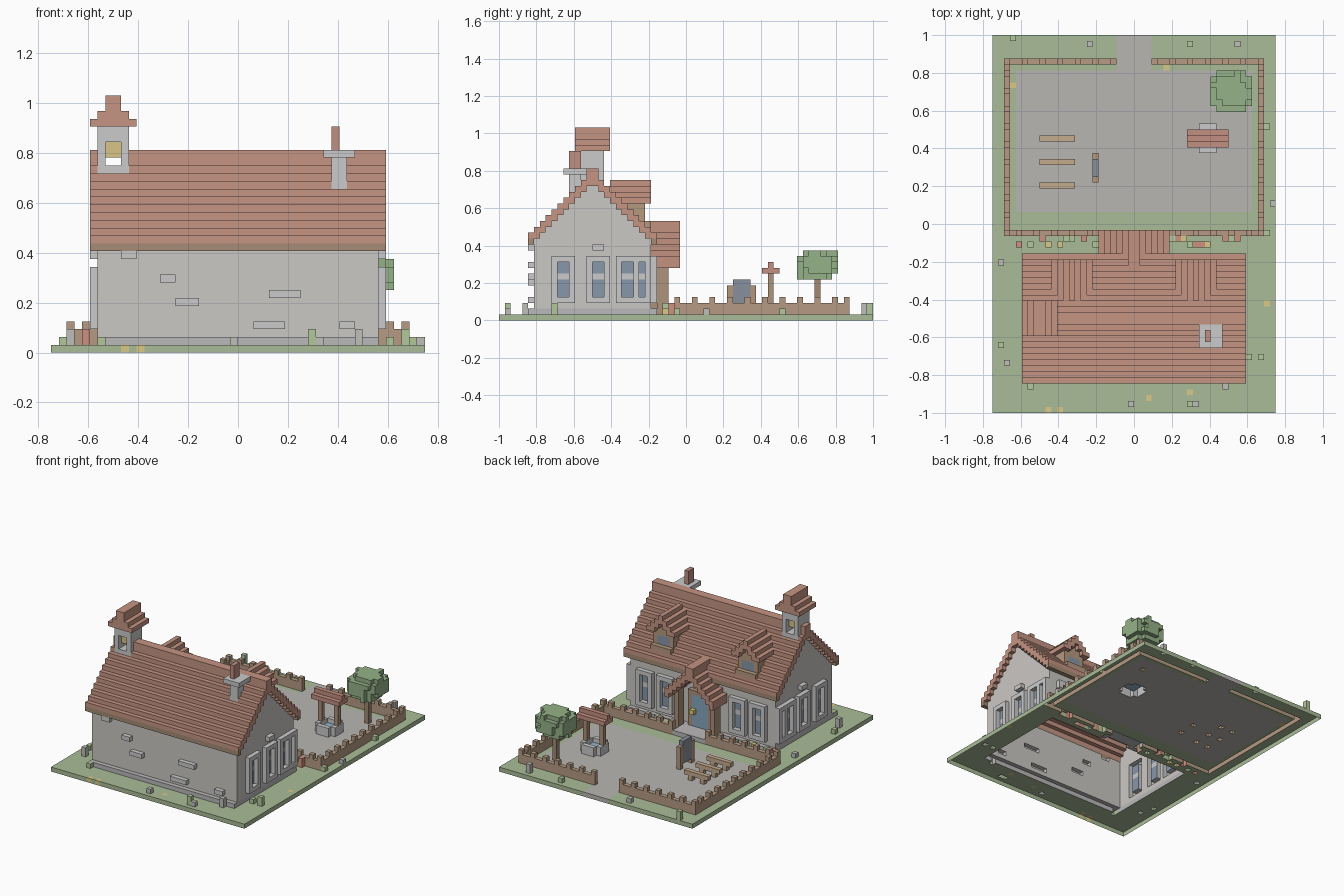
import bpy, bmesh, random

if "Cube" in bpy.data.objects:
    bpy.data.objects.remove(bpy.data.objects["Cube"])

random.seed(4)
U = 1 / 32          # block size
cells = {}          # block position -> part name

COLORS = {
    "lawn": (.40, .50, .31), "paving": (.48, .47, .45), "house_wall": (.60, .58, .55),
    "plinth": (.50, .49, .49), "protruding_stones": (.58, .57, .56), "window_frames": (.60, .59, .58),
    "window_glass": (.24, .31, .40), "main_roof": (.56, .30, .23), "eave_beams": (.38, .26, .18),
    "dormer_roofs": (.56, .30, .23), "dormer_walls": (.47, .32, .21), "porch_roof": (.54, .29, .22),
    "porch_posts": (.42, .29, .20), "door": (.24, .38, .52), "door_knob": (.75, .62, .2),
    "bell_tower": (.58, .57, .55), "bell_tower_roof": (.56, .30, .23), "bell": (.68, .56, .24),
    "chimney": (.55, .55, .55), "chimney_pot": (.52, .28, .22), "fence": (.47, .33, .23),
    "tree_trunk": (.36, .25, .17), "tree_leaves": (.30, .45, .25), "well_base": (.55, .55, .55),
    "well_water": (.30, .45, .60), "well_posts": (.42, .29, .20), "well_roof": (.55, .28, .22),
    "benches": (.56, .41, .27), "board_frame": (.45, .31, .21), "board_slate": (.25, .28, .33),
    "grass_tufts": (.45, .58, .33), "small_rocks": (.52, .53, .50),
    "yellow_flowers": (.70, .58, .24), "red_flowers": (.62, .28, .22),
}


def box(part, x0, x1, y0, y1, z0, z1):
    """Fill (or clear, when part is None) a range of blocks."""
    for x in range(x0, x1):
        for y in range(y0, y1):
            for z in range(z0, z1):
                if part:
                    cells[x, y, z] = part
                else:
                    cells.pop((x, y, z), None)


def box2(part, x0, x1, *yz):
    """Fill a box and its mirror image across x = 0."""
    box(part, x0, x1, *yz)
    box(part, -x1, -x0, *yz)


# Ground, courtyard and path
box("lawn", -24, 24, -32, 32, 0, 1)
box("paving", -20, 20, 2, 26, 0, 1)
box("paving", -3, 3, 26, 32, 0, 1)

# House body with stepped roof, ridge along x
box("plinth", -18, 18, -27, -5, 1, 2)
for y in range(-27, -5):
    i = min(y + 27, -6 - y)
    if i:
        box("house_wall", -18, 18, y, y + 1, 2, 13 + i)
    box("main_roof", -19, 19, y, y + 1, 13 + i, 15 + i)
    if i == 0:
        box("eave_beams", -19, 19, y, y + 1, 13, 14)
box("main_roof", -19, 19, -17, -15, 24, 26)

# Stones standing out of the back and side walls
for x0, x1, z in [(-8, -5, 6), (-10, -8, 9), (4, 8, 7), (2, 6, 3), (13, 15, 3), (-15, -13, 12)]:
    box("protruding_stones", x0, x1, -27, -26, z, z + 1)
box2("protruding_stones", 18, 19, -16, -14, 12, 13)


# Windows
def window(face, a, b):
    def put(part, d0, d1, u0, u1, z0, z1):
        if face == "gable":
            box2(part, 18 + d0, 18 + d1, u0, u1, z0, z1)
        else:
            box2(part, u0, u1, -6 + d0, -6 + d1, z0, z1)
    put("window_glass", -1, 0, a, b, 4, 10)
    put("window_frames", -1, 0, a, b, 7, 8)
    put("window_frames", 0, 1, a - 1, b + 1, 3, 4)
    put("window_frames", 0, 1, a - 1, b + 1, 10, 11)
    put("window_frames", 0, 1, a - 1, a, 4, 10)
    put("window_frames", 0, 1, b, b + 1, 4, 10)


for a, b in [(-22, -20), (-16, -14), (-11, -9), (-8, -7)]:
    window("gable", a, b)
for a, b in [(8, 10), (13, 15)]:
    window("front", a, b)

# Dormers
for c in range(7):
    i, x = min(c, 6 - c), 7 + c
    if i:
        box2("dormer_walls", x, x + 1, -13, -7, 15, 20 + i)
    box2("dormer_roofs", x, x + 1, -13, -6, 20 + max(i - 1, 0), 21 + i)
box2("window_glass", 9, 12, -8, -7, 17, 19)
box2("dormer_walls", 8, 13, -7, -6, 16, 17)

# Porch: step, door, posts and stepped roof
box("plinth", -4, 4, -5, -1, 1, 2)
box("porch_posts", -3, 3, -6, -5, 2, 10)
box("door", -2, 2, -6, -5, 2, 9)
box("door_knob", 1, 2, -5, -4, 5, 6)
box2("porch_posts", 4, 5, -5, -3, 1, 10)
for x in range(-6, 6):
    i = min(x + 6, 5 - x)
    box("porch_roof", x, x + 1, -7 if i > 2 else -6, -1, 9 + i, 11 + i)
box("porch_roof", -1, 1, -8, -1, 15, 17)

# Bell tower
box("bell_tower", -18, -14, -18, -14, 23, 29)
box(None, -17, -15, -18, -14, 24, 27)
box("bell", -17, -15, -17, -15, 25, 27)
box("bell_tower_roof", -19, -13, -19, -13, 29, 30)
box("bell_tower_roof", -18, -14, -19, -13, 30, 31)
box("bell_tower_roof", -17, -15, -19, -13, 31, 33)

# Chimney
box("chimney", 12, 14, -20, -18, 21, 25)
box("chimney", 11, 15, -21, -17, 25, 26)
box("chimney_pot", 12, 13, -20, -18, 26, 29)

# Fence with raised pickets, gaps at the gate and the porch
for y0, gap in [(-2, 4), (27, 3)]:
    box2("fence", gap, 22, y0, y0 + 1, 0, 3)
    for x in range(gap, 22, 3):
        box2("fence", x, x + 1, y0, y0 + 1, 3, 4)
box2("fence", 21, 22, -2, 28, 0, 3)
for y in range(-2, 28, 3):
    box2("fence", 21, 22, y, y + 1, 3, 4)

# Tree
box("tree_trunk", 16, 17, 22, 23, 1, 8)
for x in range(13, 20):
    for y in range(19, 26):
        for z in range(7, 12):
            d = ((x - 16) / 3.6) ** 2 + ((y - 22) / 3.6) ** 2 + ((z - 9) / 3.2) ** 2
            if d < 1.0 + random.uniform(-.1, .3):
                cells[x, y, z] = "tree_leaves"

# Well
box("well_base", 10, 15, 13, 16, 1, 3)
box("well_base", 11, 14, 12, 17, 1, 3)
box(None, 11, 14, 13, 16, 2, 3)
box("well_water", 11, 14, 13, 16, 1, 2)
for x in (10, 14):
    box("well_posts", x, x + 1, 14, 15, 3, 8)
box("well_roof", 9, 16, 13, 16, 8, 9)
box("well_roof", 9, 16, 14, 15, 9, 10)

# Benches and the board they face
for y in (6, 10, 14):
    box("benches", -16, -10, y, y + 1, 2, 3)
    for x in (-15, -12):
        box("benches", x, x + 1, y, y + 1, 1, 2)
for y in (7, 11):
    box("board_frame", -7, -6, y, y + 1, 1, 6)
box("board_slate", -7, -6, 8, 11, 2, 7)

# Flower bed along the house front
for x in range(6, 20):
    for s in (x, -x - 1):
        if random.random() < .65:
            kind = random.choice(["grass_tufts", "grass_tufts", "red_flowers", "yellow_flowers"])
            y = random.choice((-4, -3))
            box(kind, s, s + 1, y, y + 1, 1, random.choice((2, 3)))

# Tufts and rocks scattered over the lawn
spots = [(-21, 31), (-8, 30), (9, 30), (17, 30), (22, 16), (23, 3), (21, -23), (-23, -7), (-23, -21),
         (-22, -24), (-18, -28), (-1, -31), (9, -31), (10, -31), (19, -23), (15, -28), (22, -2)]
for n, (x, y) in enumerate(spots):
    tall = n % 3 == 0
    box("grass_tufts" if n % 2 == 0 else "small_rocks", x, x + 1, y, y + 1, 1, 3 if tall else 2)
for x, y in [(-15, -32), (-13, -32), (2, -30), (9, -29), (22, -14), (-21, 23), (5, 26)]:
    box("yellow_flowers", x, x + 1, y, y + 1, 0, 1)

# Turn the blocks into one open-bottomed skin, one object per part
SIDES = {  # outward direction -> corner offsets
    (1, 0, 0): [(1, 0, 0), (1, 1, 0), (1, 1, 1), (1, 0, 1)],
    (-1, 0, 0): [(0, 0, 0), (0, 0, 1), (0, 1, 1), (0, 1, 0)],
    (0, 1, 0): [(0, 1, 0), (0, 1, 1), (1, 1, 1), (1, 1, 0)],
    (0, -1, 0): [(0, 0, 0), (1, 0, 0), (1, 0, 1), (0, 0, 1)],
    (0, 0, 1): [(0, 0, 1), (1, 0, 1), (1, 1, 1), (0, 1, 1)],
    (0, 0, -1): [(0, 0, 0), (0, 1, 0), (1, 1, 0), (1, 0, 0)],
}
for part, color in COLORS.items():
    bm, verts = bmesh.new(), {}
    for (x, y, z), name in cells.items():
        if name != part:
            continue
        for (dx, dy, dz), corners in SIDES.items():
            if (x + dx, y + dy, z + dz) in cells or z + dz < 0:
                continue
            quad = []
            for cx, cy, cz in corners:
                k = (x + cx, y + cy, z + cz)
                if k not in verts:
                    verts[k] = bm.verts.new([v * U for v in k])
                quad.append(verts[k])
            bm.faces.new(quad)
    mesh = bpy.data.meshes.new(part)
    bm.to_mesh(mesh)
    bm.free()
    mat = bpy.data.materials.new(part)
    mat.diffuse_color = (*color, 1)
    mat.use_nodes = True
    mat.node_tree.nodes["Principled BSDF"].inputs["Base Color"].default_value = mat.diffuse_color
    mesh.materials.append(mat)
    bpy.context.collection.objects.link(bpy.data.objects.new(part, mesh))
